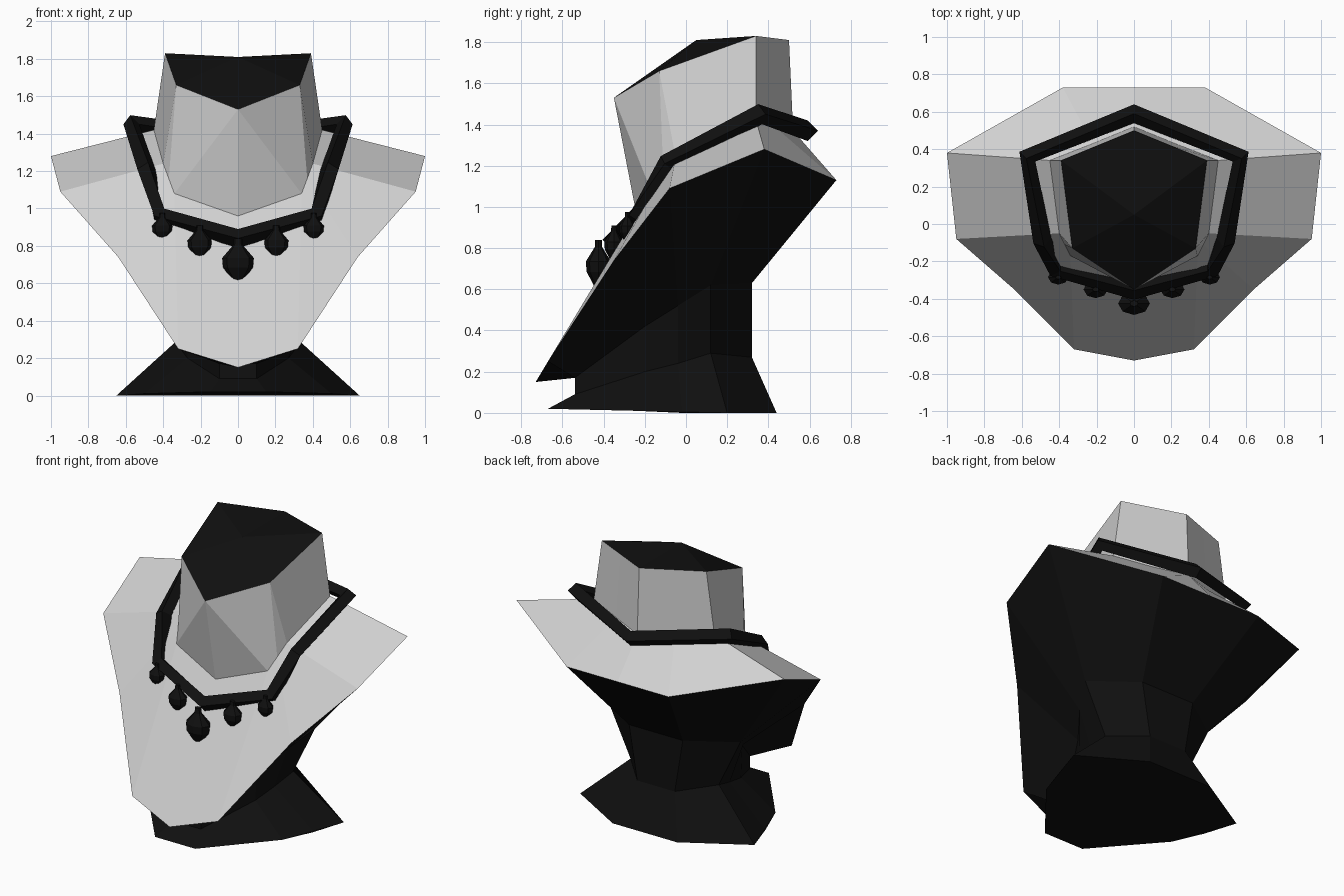
import bpy, bmesh, math
from mathutils import Vector

cube = bpy.data.objects.get("Cube")
if cube:
    bpy.data.objects.remove(cube)


def material(name, value):
    m = bpy.data.materials.new(name)
    m.use_nodes = True
    color = (value, value, value, 1)
    m.diffuse_color = color
    bsdf = m.node_tree.nodes["Principled BSDF"]
    bsdf.inputs["Base Color"].default_value = color
    bsdf.inputs["Roughness"].default_value = 0.8
    return m


LINEN = material("pale_linen", 0.64)
BLACK = material("soft_black", 0.005)


def ring(half):
    """Close a half outline (front centre to back centre) by mirroring it in x."""
    return half + [(-x, y, z) for x, y, z in reversed(half[1:-1])]


def loft(name, halves, mats, bottom=False, peak=None):
    """Skin closed rings from low to high, with an optional floor and peaked lid."""
    bm = bmesh.new()
    rows = [[bm.verts.new(p) for p in ring(h)] for h in halves]
    n = len(rows[0])
    for low, high in zip(rows, rows[1:]):
        for i in range(n):
            j = (i + 1) % n
            bm.faces.new((low[i], low[j], high[j], high[i]))
    if bottom:
        bm.faces.new(rows[0][::-1])
    if peak:
        tip = bm.verts.new(peak)
        for i in range(n):
            f = bm.faces.new((rows[-1][i], rows[-1][(i + 1) % n], tip))
            f.material_index = 1
    bmesh.ops.remove_doubles(bm, verts=bm.verts, dist=0.0005)
    me = bpy.data.meshes.new(name)
    bm.to_mesh(me)
    bm.free()
    for m in mats:
        me.materials.append(m)
    ob = bpy.data.objects.new(name, me)
    bpy.context.collection.objects.link(ob)
    return ob


# Half outlines, from the front centre round the left side to the back centre
floor = [(0, -.67, .02), (.15, -.67, .02), (.5, -.24, .01), (.58, -.02, 0),
         (.65, .2, 0), (.24, .44, 0), (0, .44, 0)]
stem = [(0, -.54, .09), (.1, -.54, .09), (.27, -.2, .2), (.3, -.04, .24),
        (.33, .12, .29), (.14, .32, .27), (0, .32, .27)]
waist = [(0, -.54, .17), (.1, -.54, .17), (.28, -.2, .42), (.4, -.04, .52),
         (.49, .12, .62), (.2, .32, .63), (0, .32, .63)]
rim = [(0, -.73, .15), (.32, -.67, .25), (.64, -.35, .74), (.95, -.08, 1.09),
       (1, .38, 1.28), (.38, .73, 1.13), (0, .73, 1.13)]
collar = [(0, -.24, .96), (.34, -.17, 1.08), (.37, -.11, 1.16), (.4, -.05, 1.24),
          (.45, .34, 1.42), (.22, .43, 1.39), (0, .52, 1.37)]
front, corner, side, back = (0, -.35, 1.53), (.33, -.13, 1.66), (.39, .34, 1.83), (0, .5, 1.81)
crown = [front, front, corner, corner, side, (.195, .42, 1.82), back]

# Bust: black stand and back, pale chest, neck with a black lid
loft("stand_and_back", [floor, stem, waist, rim], [BLACK], bottom=True)
loft("chest", [rim, collar], [LINEN])
loft("neck", [collar, crown], [LINEN, BLACK], peak=(0, .05, 1.81))

# Necklace band
path = ring([(0, -.355, .84), (.42, -.235, .96), (.49, -.09, 1.21),
             (.57, .36, 1.45), (0, .59, 1.37)])
curve = bpy.data.curves.new("necklace_band", "CURVE")
curve.dimensions = "3D"
curve.bevel_depth = 0.05
curve.bevel_resolution = 0
curve.twist_mode = "Z_UP"
spline = curve.splines.new("POLY")
spline.points.add(len(path) - 1)
for point, p in zip(spline.points, path):
    point.co = (*p, 1)
spline.use_cyclic_u = True
spline.use_smooth = False
curve.materials.append(BLACK)
bpy.context.collection.objects.link(bpy.data.objects.new("necklace_band", curve))


# Pendant drops
def drop(name, x, y, z, height):
    profile = [(0.04, -.5), (.32, -.12), (.34, .08), (.1, .36), (.09, .5)]
    bm = bmesh.new()
    rows = []
    for r, h in profile:
        rows.append([bm.verts.new((x + r * height * math.cos(a * math.pi / 4),
                                   y + .72 * r * height * math.sin(a * math.pi / 4),
                                   z + h * height)) for a in range(8)])
    for low, high in zip(rows, rows[1:]):
        for i in range(8):
            j = (i + 1) % 8
            bm.faces.new((low[i], low[j], high[j], high[i]))
    bm.faces.new(rows[0][::-1])
    bm.faces.new(rows[-1])
    me = bpy.data.meshes.new(name)
    bm.to_mesh(me)
    bm.free()
    me.materials.append(BLACK)
    bpy.context.collection.objects.link(bpy.data.objects.new(name, me))


drop("middle_pendant", 0, -.425, .715, .25)
for label, s in (("left", 1), ("right", -1)):
    drop(label + "_inner_pendant", s * .205, -.35, .815, .19)
    drop(label + "_outer_pendant", s * .405, -.285, .895, .16)
